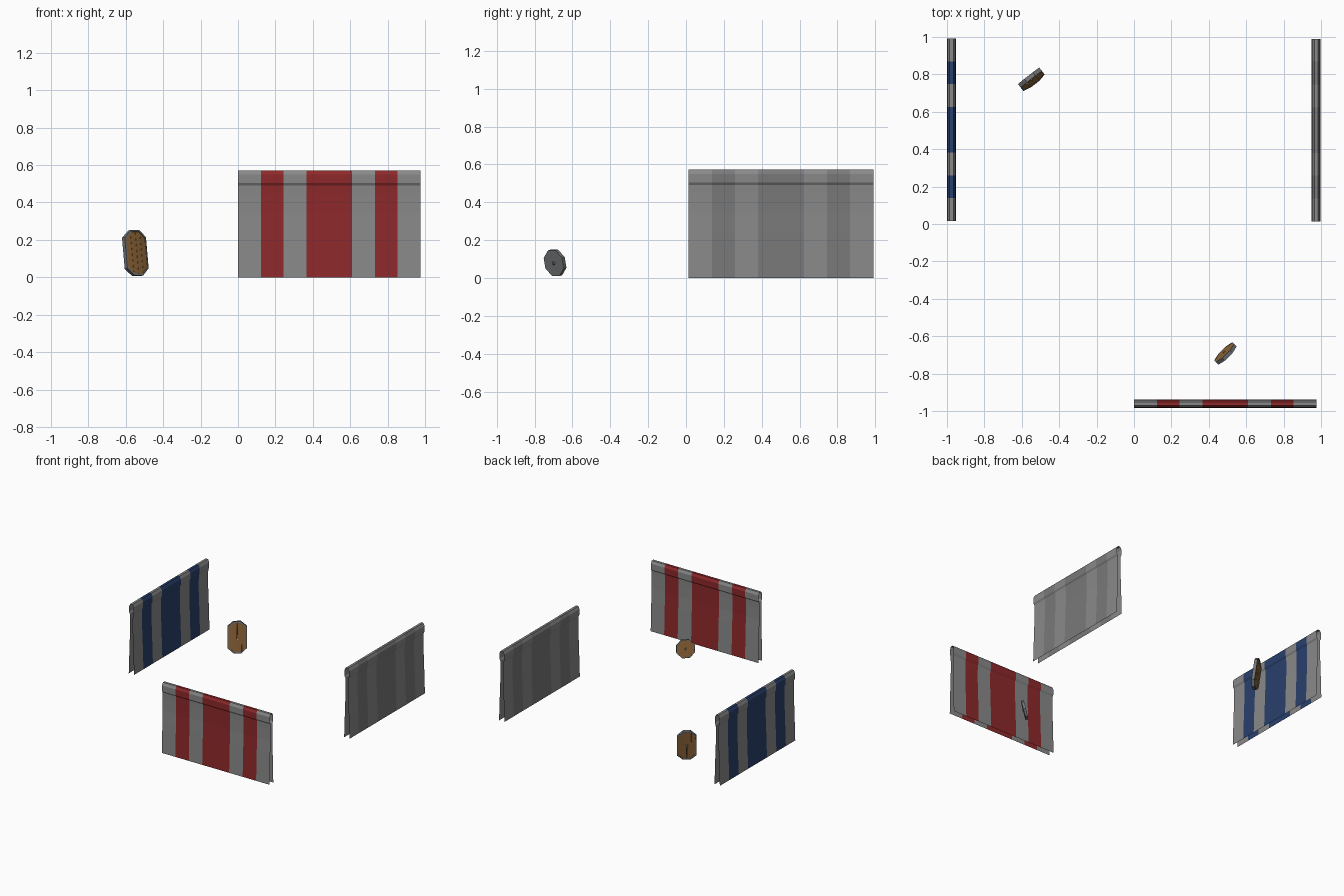
import bpy, bmesh
from math import sin, cos, radians, pi
from mathutils import Matrix, Vector

if "Cube" in bpy.data.objects:
    bpy.data.objects.remove(bpy.data.objects["Cube"])


def mat(name, r, g, b):
    m = bpy.data.materials.new(name)
    m.diffuse_color = (r, g, b, 1)
    m.use_nodes = True
    m.node_tree.nodes["Principled BSDF"].inputs["Base Color"].default_value = m.diffuse_color
    return m


LIGHT = mat("pale_grey", .25, .25, .25)
SHADE = mat("mid_grey", .19, .19, .19)
METAL = mat("metal_grey", .17, .175, .18)
RED = mat("red", .27, .022, .024)
BLUE = mat("blue", .022, .052, .15)
WOOD = mat("wood", .27, .13, .04)


def make(name, bm, frame, mats=(METAL,)):
    bm.normal_update()
    me = bpy.data.meshes.new(name)
    bm.to_mesh(me)
    bm.free()
    ob = bpy.data.objects.new(name, me)
    ob.matrix_world = frame
    for m in mats:
        me.materials.append(m)
    bpy.context.collection.objects.link(ob)
    return ob


# Cloth draped over a rail: half profile (half width, height), open sheet
HALF = [(.024, 0), (.016, .25), (.012, .345), (.012, .445), (.013, .49),
        (.021, .503), (.021, .55), (.010, .572)]
PROFILE = [(-w, z) for w, z in HALF] + [(w, z) for w, z in reversed(HALF)]
STRIPES = {1, 3, 4, 6}
SEAMS = {.25, .345, .445, .55}


def drape(name, colour, loc, angle, length=.975, n=8):
    bm = bmesh.new()
    rows = [[bm.verts.new((length * (i / n - .5), y, z)) for y, z in PROFILE]
            for i in range(n + 1)]
    for i in range(n):
        for j in range(len(PROFILE) - 1):
            f = bm.faces.new((rows[i][j], rows[i + 1][j],
                              rows[i + 1][j + 1], rows[i][j + 1]))
            f.material_index = int(i in STRIPES)
    # Horizontal seams between the cloth bands
    seams = [bm.edges.get((rows[i][j], rows[i + 1][j])) for i in range(n)
             for j, (y, z) in enumerate(PROFILE) if z in SEAMS]
    bmesh.ops.split_edges(bm, edges=seams)
    frame = Matrix.Translation(loc) @ Matrix.Rotation(angle, 4, 'Z')
    make(name, bm, frame, (LIGHT, colour))


drape("red_striped_drape", RED, (.488, -.961, 0), 0)
drape("blue_striped_drape", BLUE, (-.976, .504, 0), pi / 2)
drape("grey_striped_drape", SHADE, (.974, .502, 0), pi / 2)


# Shield parts: local x right, local y up, local z outwards
def shield_frame(loc, heading, tilt):
    """heading: horizontal facing of the front; tilt: upward lean of the face"""
    h = Vector((cos(heading), sin(heading), 0))
    n = h * cos(tilt) + Vector((0, 0, sin(tilt)))
    up = Vector((0, 0, cos(tilt))) - h * sin(tilt)
    right = up.cross(n)
    return Matrix.Translation(loc) @ Matrix((right, up, n)).transposed().to_4x4()


def prism(name, pts, z0, z1, frame, bend=0, mats=(METAL,)):
    bm = bmesh.new()
    lo = [bm.verts.new((x, y, z0 - bend * x * x)) for x, y in pts]
    hi = [bm.verts.new((x, y, z1 - bend * x * x)) for x, y in pts]
    bm.faces.new(lo[::-1])
    bm.faces.new(hi)
    for i in range(len(pts)):
        j = (i + 1) % len(pts)
        bm.faces.new((lo[i], lo[j], hi[j], hi[i]))
    return make(name, bm, frame, mats)


def ring(name, pts, width, z0, z1, frame, bend=0):
    bm = bmesh.new()

    def point(x, y, s, z):
        k = 1 - s / Vector((x, y)).length
        return bm.verts.new((x * k, y * k, z - bend * (x * k) ** 2))
    loops = [[point(x, y, s, z) for x, y in pts]
             for s, z in ((0, z0), (0, z1), (width, z1), (width, z0))]
    for a in range(4):
        for i in range(len(pts)):
            j, b = (i + 1) % len(pts), (a + 1) % 4
            bm.faces.new((loops[a][i], loops[a][j], loops[b][j], loops[b][i]))
    return make(name, bm, frame)


def boss(name, frame, z, depth, r=.012):
    bm = bmesh.new()
    bmesh.ops.create_cone(bm, cap_ends=True, segments=6, radius1=r,
                          radius2=r * .5, depth=abs(depth))
    if depth < 0:
        bmesh.ops.rotate(bm, verts=bm.verts, matrix=Matrix.Rotation(pi, 3, 'X'))
    bmesh.ops.translate(bm, verts=bm.verts, vec=(0, 0, z + depth / 2))
    make(name, bm, frame)


# Tall planked shield with chamfered corners and a slight curve
BEND = .9
tall = shield_frame((-.546, .770, .13), radians(-52), radians(8))


def half_height(x):
    return .122 - max(0, abs(x) - .028) * .9


cuts = [-.066, -.032, 0, .032, .066]
for i, (a, b) in enumerate(zip(cuts, cuts[1:])):
    a, b = a + .0006, b - .0006
    prism(f"tall_shield_plank_{i + 1}",
          [(a, -half_height(a) + .005), (b, -half_height(b) + .005),
           (b, half_height(b) - .005), (a, half_height(a) - .005)],
          -.009, .009, tall, BEND, (WOOD,))
outline = [(-.072, -.084), (-.028, -.123), (.028, -.123), (.072, -.084),
           (.072, .084), (.028, .123), (-.028, .123), (-.072, .084)]
ring("tall_shield_rim", outline, .010, -.012, .012, tall, BEND)
boss("tall_shield_grip", tall, -.008, -.008)

# Round shield: grey front plate, wooden back, thin rim
disc = shield_frame((.489, -.692, .08), radians(-45), radians(-13))


def octagon(r):
    return [(r * cos(pi / 4 * i + pi / 8), r * sin(pi / 4 * i + pi / 8))
            for i in range(8)]


prism("round_shield_front", octagon(.074), 0, .010, disc)
prism("round_shield_back", octagon(.070), -.009, .001, disc, 0, (WOOD,))
ring("round_shield_rim", octagon(.075), .006, -.010, .008, disc)
boss("round_shield_boss", disc, .009, .008)
boss("round_shield_grip", disc, -.008, -.005, .009)
